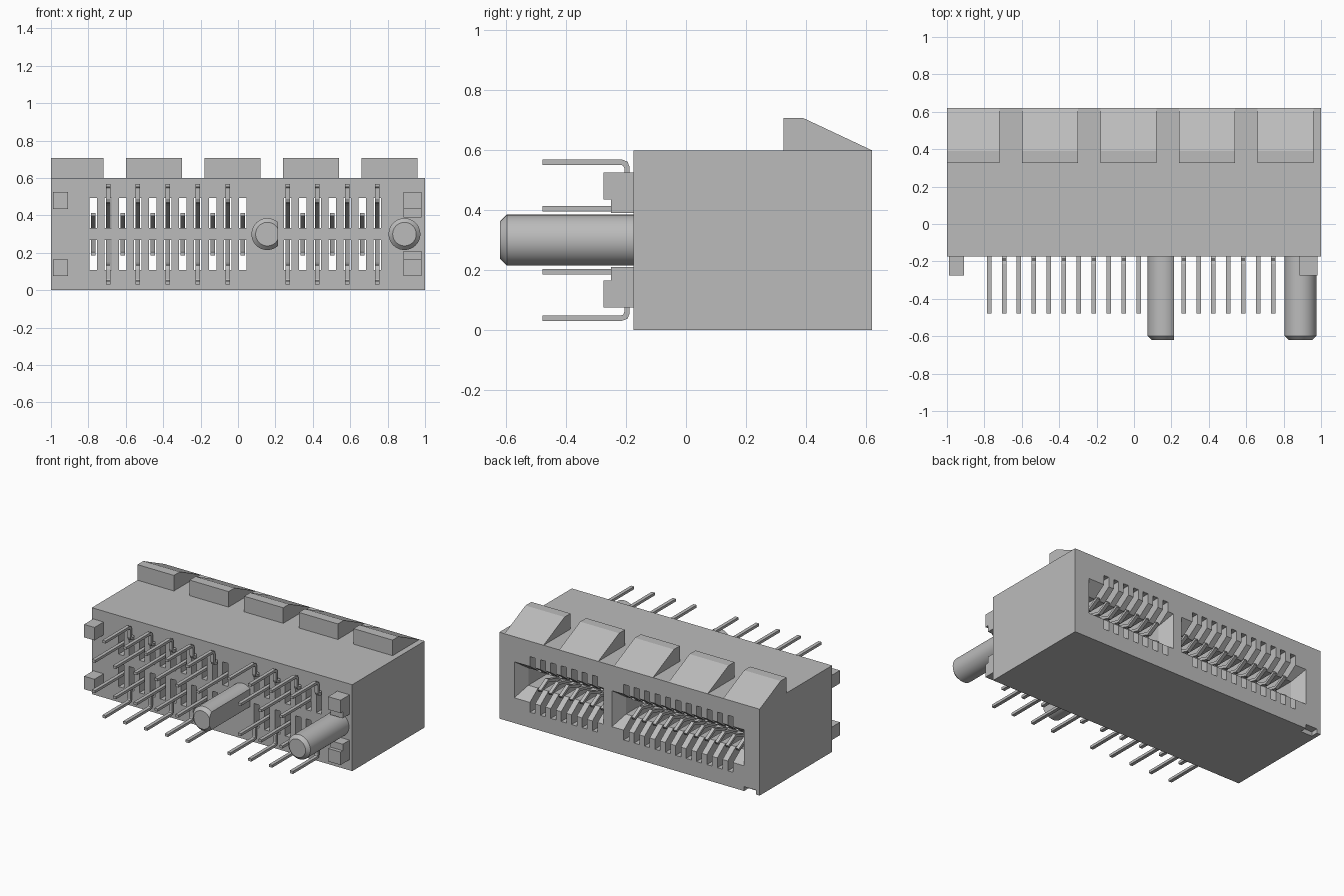
import bpy, bmesh, math
from mathutils import Matrix, Vector

old = bpy.data.objects.get("Cube")
if old:
    bpy.data.objects.remove(old, do_unlink=True)

grey = bpy.data.materials.new("light_grey")
grey.use_nodes = True
GREY = (0.5, 0.5, 0.5, 1)
grey.diffuse_color = GREY
grey.node_tree.nodes["Principled BSDF"].inputs["Base Color"].default_value = GREY

MID = 0.30                                # height of the mirror line between contact rows
BACK, FRONT = 0.62, -0.175                # body depth limits
PINS = [(-0.775 + 0.08 * i, i % 2 == 1) for i in range(11)]
PINS += [(0.265 + 0.08 * i, i % 2 == 0) for i in range(7)]


def finish(name, bm, smooth=False):
    bmesh.ops.recalc_face_normals(bm, faces=bm.faces[:])
    mesh = bpy.data.meshes.new(name)
    bm.to_mesh(mesh)
    bm.free()
    ob = bpy.data.objects.new(name, mesh)
    bpy.context.collection.objects.link(ob)
    mesh.materials.append(grey)
    if smooth:
        bpy.ops.object.select_all(action='DESELECT')
        ob.select_set(True)
        bpy.context.view_layer.objects.active = ob
        bpy.ops.object.shade_smooth_by_angle(angle=math.radians(30))
    return ob


def box(bm, x, y, z):
    m = Matrix.Translation(((x[0] + x[1]) / 2, (y[0] + y[1]) / 2, (z[0] + z[1]) / 2))
    m = m @ Matrix.Diagonal((x[1] - x[0], y[1] - y[0], z[1] - z[0], 1))
    bmesh.ops.create_cube(bm, size=1, matrix=m)


def prism(bm, outline, x0, x1):
    """Extrude a (y, z) outline along x."""
    face = bm.faces.new([bm.verts.new((x0, y, z)) for y, z in outline])
    out = bmesh.ops.extrude_face_region(bm, geom=[face])["geom"]
    verts = [v for v in out if isinstance(v, bmesh.types.BMVert)]
    bmesh.ops.translate(bm, verts=verts, vec=(x1 - x0, 0, 0))


def strip(bm, path, thick, x, width):
    """Bent flat strip that follows a (y, z) path."""
    pts = [Vector(p) for p in path]
    sides = ([], [])
    for i, p in enumerate(pts):
        a = (p - pts[i - 1]).normalized() if i else (pts[1] - p).normalized()
        b = (pts[i + 1] - p).normalized() if i < len(pts) - 1 else a
        t = (a + b).normalized()
        n = Vector((-t.y, t.x)) * (thick / 2 / max(0.5, t.dot(a)))
        sides[0].append(p + n)
        sides[1].append(p - n)
    prism(bm, sides[0] + sides[1][::-1], x - width / 2, x + width / 2)


def cut(target, cutter):
    cutter.hide_render = True
    mod = target.modifiers.new(cutter.name, 'BOOLEAN')
    mod.operation = 'DIFFERENCE'
    mod.solver = 'EXACT'
    mod.object = cutter
    bpy.ops.object.select_all(action='DESELECT')
    bpy.context.view_layer.objects.active = target
    target.select_set(True)
    bpy.ops.object.modifier_apply(modifier=mod.name)
    bpy.data.objects.remove(cutter, do_unlink=True)


# Housing block
bm = bmesh.new()
box(bm, (-1, 1), (FRONT, BACK), (0, 0.6))
body = finish("housing", bm)

# Card slots with a chamfered lead-in: rings from outside to the slot floor
for x0, x1 in ((-0.88, 0.135), (0.20, 0.885)):
    bm = bmesh.new()
    rings = []
    for y, dx, h in ((BACK + 0.02, 0, 0.125), (BACK, 0, 0.125),
                     (BACK - 0.09, 0.045, 0.06), (0.10, 0.045, 0.06)):
        rings.append([bm.verts.new(c) for c in (
            (x0 + dx, y, MID - h), (x1 - dx, y, MID - h),
            (x1 - dx, y, MID + h), (x0 + dx, y, MID + h))])
    for a, b in zip(rings, rings[1:]):
        for i in range(4):
            j = (i + 1) % 4
            bm.faces.new((a[i], a[j], b[j], b[i]))
    bm.faces.new(rings[0])
    bm.faces.new(rings[-1])
    cut(body, finish("slot_cutter", bm))

# Contact channels running front to back
bm = bmesh.new()
for x, _ in PINS:
    for z in ((0.107, 0.268), (0.332, 0.493)):
        box(bm, (x - 0.02, x + 0.02), (FRONT - 0.05, BACK + 0.05), z)
cut(body, finish("channel_cutter", bm))

# Small key notch under the back edge
bm = bmesh.new()
box(bm, (-0.97, -0.88), (BACK - 0.05, BACK + 0.05), (-0.03, 0.03))
cut(body, finish("notch_cutter", bm))

# Wedge ramps along the top back edge
for i, (x0, x1) in enumerate(((-1, -0.72), (-0.6, -0.3), (-0.18, 0.12),
                              (0.24, 0.54), (0.66, 0.96))):
    bm = bmesh.new()
    prism(bm, [(0.325, 0.6), (0.325, 0.708), (0.39, 0.708), (BACK, 0.6)], x0, x1)
    finish(f"ramp_{i + 1}", bm)

# Standoff pads on the front, stepped on the left end
for side in (1, -1):
    row = "upper" if side == 1 else "lower"
    tall = sorted((MID + side * 0.135, MID + side * 0.225))
    step = sorted((MID + side * 0.09, MID + side * 0.135))
    bm = bmesh.new()
    box(bm, (-0.99, -0.91), (-0.275, FRONT), tall)
    finish(f"right_pad_{row}", bm)
    bm = bmesh.new()
    box(bm, (0.885, 0.98), (-0.275, FRONT), tall)
    box(bm, (0.885, 0.98), (-0.25, FRONT), step)
    finish(f"left_pad_{row}", bm)

# Contacts: solder tail, bend and spring; the lower row mirrors the upper
SHORT = [(-0.478, 0.405), (-0.05, 0.405), (0.12, 0.40), (0.46, 0.325), (0.54, 0.37)]
LONG = [(-0.478, 0.56), (-0.215, 0.56), (-0.202, 0.555), (-0.197, 0.542), (-0.197, 0.49),
        (-0.19, 0.475), (-0.175, 0.47), (0.05, 0.46), (0.46, 0.325), (0.54, 0.37)]
for side in (1, -1):
    for i, (x, is_long) in enumerate(PINS):
        bm = bmesh.new()
        path = [(y, MID + side * (z - MID)) for y, z in (LONG if is_long else SHORT)]
        strip(bm, path, 0.018, x, 0.024)
        finish(f"contact_{'upper' if side == 1 else 'lower'}_{i + 1}", bm)

# Locating pegs with chamfered tips; the middle one has a flat side
R, TIP = 0.085, -0.62
for name, x, flat in (("middle_peg", 0.157, 0.215), ("left_peg", 0.89, None)):
    bm = bmesh.new()
    m = Matrix.Translation((x, (TIP + FRONT + 0.01) / 2, MID)) @ Matrix.Rotation(math.pi / 2, 4, 'X')
    bmesh.ops.create_cone(bm, cap_ends=True, segments=48, radius1=R, radius2=R,
                          depth=FRONT + 0.01 - TIP, matrix=m)
    rim = [e for e in bm.edges if all(v.co.y < TIP + 0.01 for v in e.verts)]
    bmesh.ops.bevel(bm, geom=rim, offset=0.022, segments=1, affect='EDGES')
    if flat:
        geom = bm.verts[:] + bm.edges[:] + bm.faces[:]
        cutline = bmesh.ops.bisect_plane(bm, geom=geom, plane_co=(flat, 0, 0),
                                         plane_no=(1, 0, 0), clear_outer=True)["geom_cut"]
        bmesh.ops.holes_fill(bm, edges=[e for e in cutline if isinstance(e, bmesh.types.BMEdge)])
    finish(name, bm, smooth=True)
